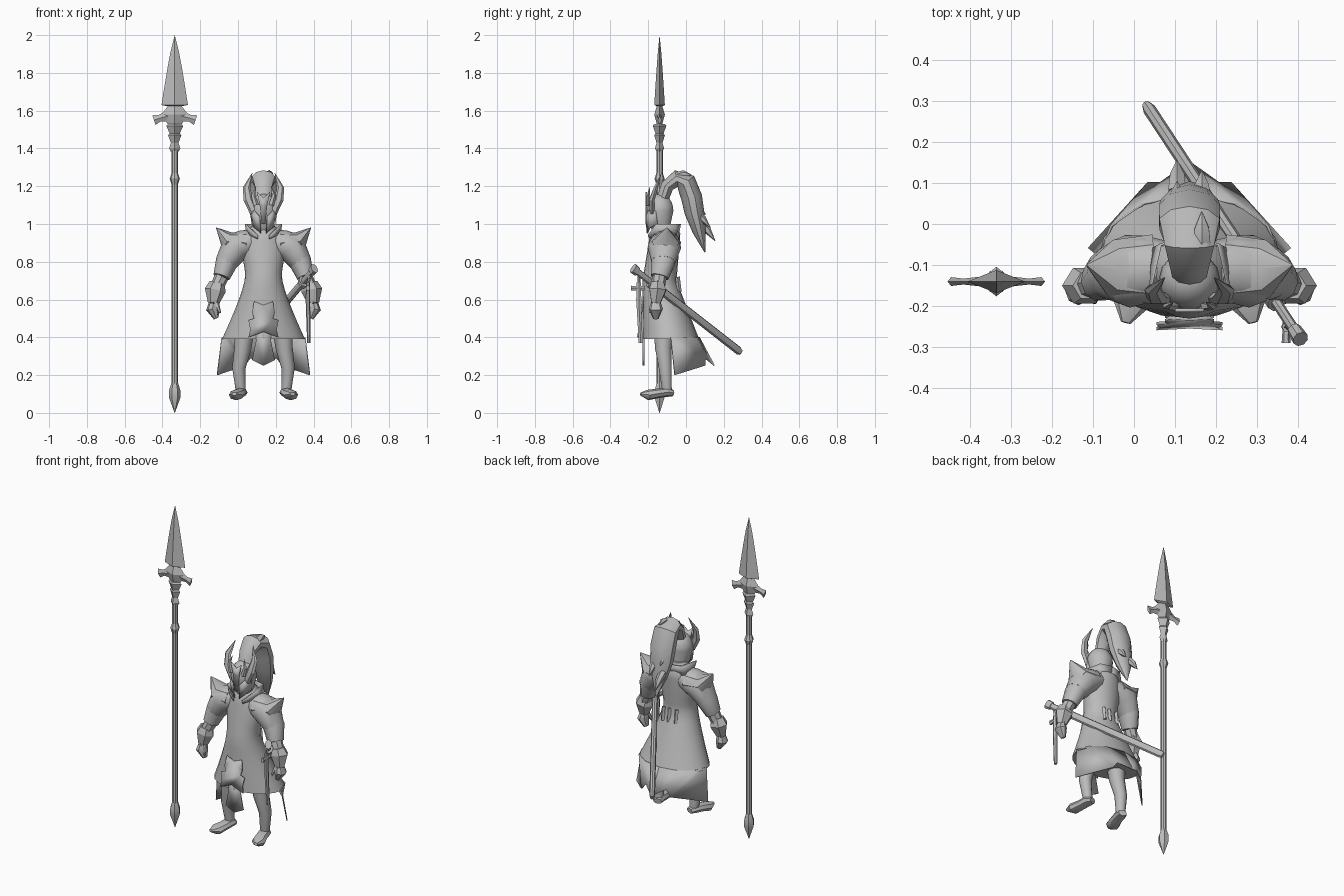
import bpy, bmesh, math
from mathutils import Vector

if "Cube" in bpy.data.objects:
    bpy.data.objects.remove(bpy.data.objects["Cube"], do_unlink=True)

BODY_X = 0.135      # centre line of the figure
POLE_X = -0.335     # centre line of the spear
POLE_Y = -0.14
X, Y, Z = Vector((1, 0, 0)), Vector((0, 1, 0)), Vector((0, 0, 1))

shade = 0.5
grey = bpy.data.materials.new("plain_grey")
grey.use_nodes = True
grey.diffuse_color = (shade, shade, shade, 1)
grey.node_tree.nodes["Principled BSDF"].inputs["Base Color"].default_value = grey.diffuse_color


def finish(name, bm, angle, thickness=0):
    bmesh.ops.recalc_face_normals(bm, faces=bm.faces)
    mesh = bpy.data.meshes.new(name)
    bm.to_mesh(mesh)
    bm.free()
    mesh.materials.append(grey)
    for polygon in mesh.polygons:
        polygon.use_smooth = True
    mesh.set_sharp_from_angle(angle=math.radians(angle))
    part = bpy.data.objects.new(name, mesh)
    bpy.context.collection.objects.link(part)
    if thickness:
        solid = part.modifiers.new("thickness", "SOLIDIFY")
        solid.thickness = thickness
        solid.offset = 0


def skin(name, rings, angle):
    """Join equal rings of points into a closed body."""
    bm = bmesh.new()
    rows = [[bm.verts.new(point) for point in ring] for ring in rings]
    for low, high in zip(rows, rows[1:]):
        for i in range(len(low)):
            bm.faces.new((low[i - 1], low[i], high[i], high[i - 1]))
    bm.faces.new(rows[0])
    bm.faces.new(rows[-1])
    finish(name, bm, angle)


def ellipse(centre, u, v, sides):
    turns = [math.tau * i / sides for i in range(sides)]
    return [centre + u * math.cos(turn) + v * math.sin(turn) for turn in turns]


def loft(name, rows, sides=16, centre=BODY_X, angle=40):
    """Level rings given as height, half width, middle y and half depth."""
    skin(name, [ellipse(Vector((centre, y, z)), X * width, Y * depth, sides)
                for z, width, y, depth in rows], angle)


def tube(name, path, radii, side=1, sides=8, flat=1.0, ref=Y, centre=BODY_X, angle=40):
    """Rings across a path; flat is the ratio of the second radius to the first."""
    points = [Vector((centre + side * x, y, z)) for x, y, z in path]
    rings = []
    for i, (point, radius) in enumerate(zip(points, radii)):
        before, after = points[max(i - 1, 0)], points[min(i + 1, len(points) - 1)]
        along = (after - before).normalized()
        across = ref.cross(along).normalized()
        rings.append(ellipse(point, across * radius, along.cross(across) * radius * flat, sides))
    skin(name, rings, angle)


def sheet(name, top, bottom, side):
    """Thin cloth or armour strip between two edges."""
    bm = bmesh.new()
    upper, lower = ([bm.verts.new((BODY_X + side * x, y, z)) for x, y, z in edge]
                    for edge in (top, bottom))
    for i in range(1, len(upper)):
        bm.faces.new((upper[i - 1], upper[i], lower[i], lower[i - 1]))
    finish(name, bm, angle=30, thickness=0.006)


def plate(name, outline, y, lean=0.0):
    """Upright plate from one half of its outline, mirrored; lean tips its foot forward."""
    mirrored = [(-x, z) for x, z in reversed(outline) if x]
    top = max(z for x, z in outline)
    bm = bmesh.new()
    bm.faces.new([bm.verts.new((BODY_X + x, y - lean * (top - z), z)) for x, z in outline + mirrored])
    finish(name, bm, angle=30, thickness=0.008)


def spear_part(name, rows, sides=8, flat=1.0):
    loft(name, [(z, r, POLE_Y, r * flat) for z, r in rows], sides, POLE_X, angle=20)


# Spear: plain pole, pointed butt, stepped socket, diamond blade and lugs
spear_part("spear_pole", [(0.1, 0.017), (1.4, 0.017)])
spear_part("spear_ring", [(1.21, 0.017), (1.24, 0.027), (1.27, 0.017)])
spear_part("spear_butt", [(0, 0.001), (0.08, 0.03), (0.12, 0.03), (0.16, 0.017)], sides=6)
spear_part("spear_socket", [(1.38, 0.018), (1.4, 0.03), (1.43, 0.02), (1.47, 0.035), (1.48, 0.027),
                            (1.52, 0.045), (1.53, 0.035)], sides=4, flat=0.8)
spear_part("spear_neck", [(1.51, 0.025), (1.58, 0.07), (1.64, 0.025)], sides=4, flat=0.4)
blade = [(1.63 + 0.37 * t, 0.07 * (1.001 - t) ** 0.8) for t in (0, 0.25, 0.5, 0.75, 1)]
spear_part("spear_blade", [(1.62, 0.02)] + blade, sides=4, flat=0.4)
for side in (-1, 1):
    tube("spear_lug", [(0.02, POLE_Y, 1.575), (0.08, POLE_Y, 1.56), (0.11, POLE_Y, 1.55)],
         [0.035, 0.018, 0.027], side, sides=4, flat=0.4, centre=POLE_X, angle=20)

# Body: flaring coat below the waist, swelling chest above it
steps = [i / 6 for i in range(7)]
skirt = [(0.7 - 0.31 * t, 0.1 + 0.12 * t ** 1.2, 0.06 * t - 0.14, 0.09 + 0.06 * t)
         for t in reversed(steps)]
chest = [(0.7 + 0.25 * t, 0.095 + 0.03 * math.sin(math.pi * t) * t, 0.03 * t - 0.14,
          0.09 - 0.01 * t) for t in steps[1:]]
loft("torso_and_coat", skirt + chest + [(1, 0.05, -0.11, 0.05)], sides=20)
plate("apron", [(0, 0.57), (0.05, 0.59), (0.06, 0.53), (0.05, 0.5), (0.08, 0.49),
                (0.07, 0.44), (0.08, 0.4), (0.05, 0.41), (0, 0.43)], y=-0.228, lean=0.14)
plate("front_flap", [(0, 0.45), (0.04, 0.45), (0.04, 0.38), (0.06, 0.28), (0, 0.25)], y=-0.225)

# Helmet: narrow jaw under a round dome
dome = [(1.07 + 0.09 * math.sin(a), 0.075 * math.cos(a), -0.137, 0.072 * math.cos(a))
        for a in (t * 1.5 for t in steps)]
loft("helmet", [(0.95, 0.045, -0.12, 0.05), (1, 0.06, -0.14, 0.06)] + dome, sides=14)
plate("nose_guard", [(0, 1.14), (0.035, 1.17), (0.02, 1.1), (0.01, 1)], y=-0.21)

# Plume falling behind the helmet, with loose locks
tube("plume", [(0, -0.13, 1.11), (0, -0.1, 1.2), (0, -0.05, 1.24), (0, 0, 1.22),
               (0, 0.03, 1.14), (0, 0.045, 1.06), (0, 0.07, 0.96), (0, 0.1, 0.85)],
     [0.03, 0.035, 0.045, 0.055, 0.056, 0.052, 0.035, 0.002], sides=10, flat=1.4, ref=X)
for i in range(6):
    root = Vector((0.03 * (-1) ** i, 0.025 * i - 0.05, 1.25 - 0.05 * i))
    end = root + Vector((0, 0.08, 0.01 - 0.02 * i))
    bend = root.lerp(end, 0.5) + Z * 0.01
    tube("plume_lock", [root, bend, end], [0.025, 0.02, 0.001], sides=6, ref=X)

# Joints of the left limbs
neck, shoulder = (0.04, -0.11, 0.91), (0.15, -0.115, 0.875)
sleeve_top, elbow = (0.195, -0.12, 0.8), (0.222, -0.14, 0.72)
forearm, wrist = (0.255, -0.15, 0.65), (0.265, -0.16, 0.58)
palm, fingers = (0.27, -0.16, 0.55), (0.25, -0.16, 0.5)
hip, knee = (0.1, -0.12, 0.45), (0.11, -0.12, 0.34)
calf, ankle = (0.13, -0.11, 0.24), (0.12, -0.1, 0.11)

for side in (-1, 1):
    # Helmet horns, cheek guards and collar
    tube("horn", [(0.05, -0.18, 1.06), (0.08, -0.18, 1.13), (0.09, -0.16, 1.19), (0.06, -0.13, 1.27)],
         [0.022, 0.026, 0.02, 0.001], side, sides=6, flat=0.6, angle=25)
    tube("horn_spur", [(0.04, -0.2, 1.1), (0.055, -0.2, 1.15), (0.04, -0.19, 1.2)],
         [0.016, 0.012, 0.001], side, sides=5, flat=0.7, angle=25)
    sheet("cheek_guard", [(0.07, -0.16, 1.07), (0.05, -0.2, 1.07), (0.02, -0.213, 1.04)],
          [(0.06, -0.15, 1), (0.044, -0.19, 0.98), (0.014, -0.205, 0.95)], side)
    sheet("collar", [(0.03, -0.2, 0.94), (0.095, -0.16, 1), (0.07, -0.05, 1), (0, -0.03, 1)],
          [(0.03, -0.19, 0.92), (0.07, -0.17, 0.94), (0.09, -0.06, 0.94), (0, -0.04, 0.94)], side)

    # Shoulders, arms and hands
    tube("shoulder", [neck, (0.1, -0.11, 0.895), shoulder, sleeve_top],
         [0.06, 0.075, 0.082, 0.06], side, sides=12, flat=1.08)
    tube("shoulder_wing", [(0.09, -0.11, 0.9), (0.19, -0.11, 0.905), (0.25, -0.1, 0.98)],
         [0.065, 0.055, 0.002], side, flat=1.3)
    tube("sleeve", [shoulder, sleeve_top, elbow], [0.06, 0.06, 0.045], side, sides=10, flat=1.1)
    tube("forearm", [elbow, forearm, wrist], [0.038, 0.035, 0.026], side)
    tube("cuff", [(0.245, -0.15, 0.69), forearm, wrist], [0.04, 0.056, 0.03],
         side, sides=6, flat=0.9, angle=25)
    tube("hand", [wrist, palm, fingers], [0.025, 0.034, 0.014], side, flat=1.1)
    tube("thumb", [(0.25, -0.17, 0.58), (0.23, -0.19, 0.53)], [0.015, 0.006], side, sides=6)

    # Coat tails hanging from the back half of the hem
    hem = [(0.22 * math.cos(a), 0.15 * math.sin(a) - 0.08, 0.4)
           for a in (math.pi * i / 6 for i in range(4))]
    sheet("coat_tail", hem, [(0.245, -0.06, 0.2), (0.1, 0.1, 0.25),
                             (0.07, 0.1, 0.29), (0, 0.15, 0.25)], side)

    # Legs and boots
    tube("leg", [hip, knee, calf, ankle], [0.055, 0.045, 0.036, 0.026], side, sides=10)
    tube("boot", [(0.11, -0.07, 0.105), ankle, (0.13, -0.15, 0.103), (0.145, -0.2, 0.095), (0.155, -0.24, 0.1)],
         [0.025, 0.036, 0.036, 0.04, 0.012], side, flat=0.7, ref=Z)

# Sheathed sword slung at the left hip
pommel, sheath_end = Vector((0.27, -0.28, 0.765)), Vector((-0.105, 0.29, 0.32))


def sword_part(name, stations, radii):
    tube(name, [pommel.lerp(sheath_end, t) for t in stations], radii, flat=1.4, ref=Z, angle=30)


sword_part("sword_pommel", [0, 0.04], [0.02, 0.018])
sword_part("sword_grip", [0.03, 0.16], [0.013, 0.013])
sword_part("sword_guard", [0.155, 0.18], [0.024, 0.024])
sword_part("scabbard", [0.18, 0.98, 1], [0.016, 0.016, 0.011])

# Hanging dagger, its strap and the belt loops
tube("dagger", [(0.235, -0.25, 0.69), (0.235, -0.25, 0.6), (0.24, -0.24, 0.37)],
     [0.01, 0.012, 0.009], sides=6, flat=1.3)
tube("dagger_guard", [(0.235, -0.29, 0.66), (0.235, -0.25, 0.66), (0.235, -0.22, 0.66)],
     [0.011, 0.008, 0.011], sides=6, flat=1.4, ref=Z)
tube("dagger_strap", [(0.235, -0.25, 0.68), (0.25, -0.25, 0.74)], [0.008, 0.008], sides=4)
for x in (-0.04, 0.01, 0.05):
    tube("belt_loop", [(x, -0.045, 0.72), (x, -0.035, 0.64)], [0.012, 0.012], sides=4)
